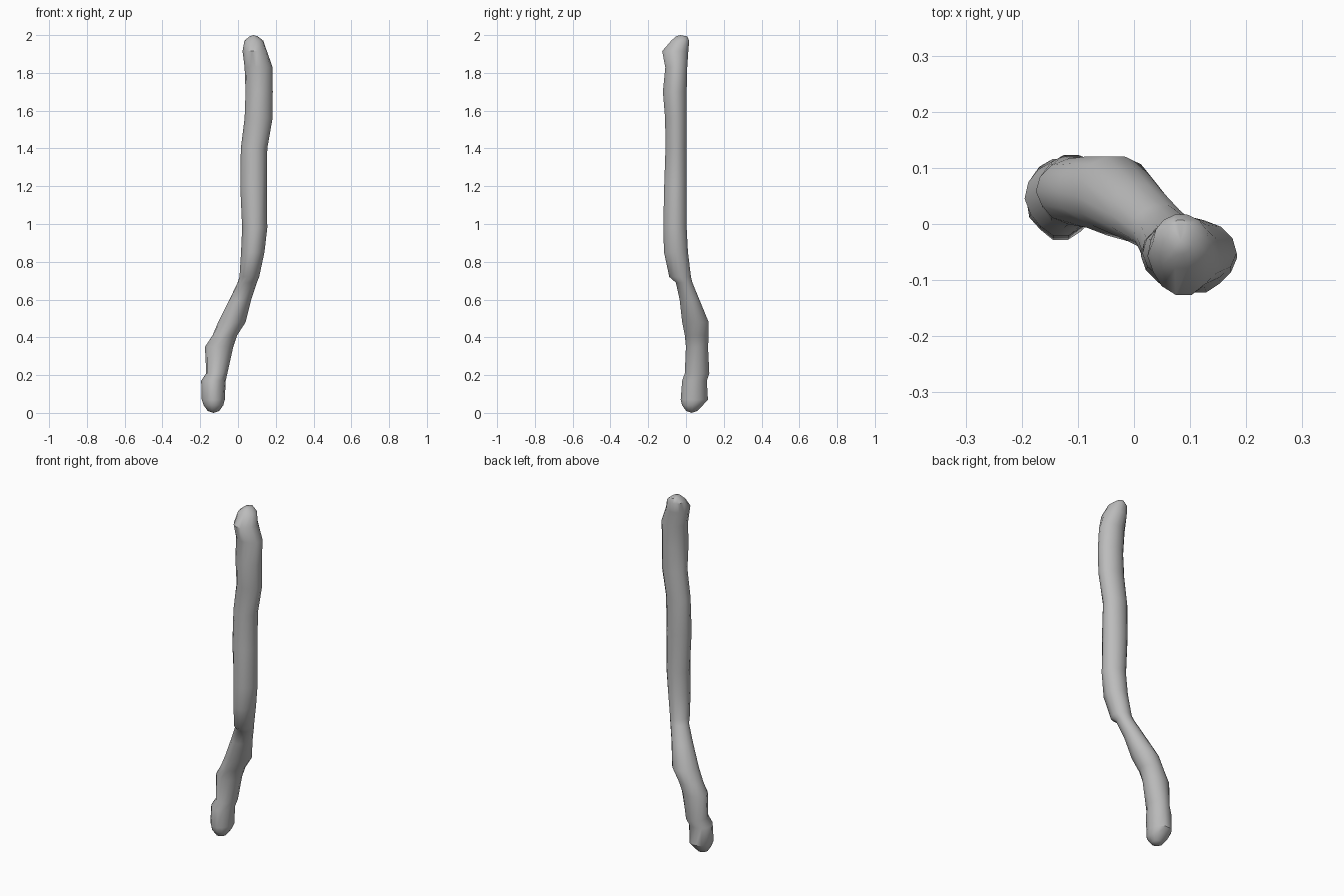
import bpy, bmesh, math, random

cube = bpy.data.objects.get("Cube")
if cube:
    bpy.data.objects.remove(cube, do_unlink=True)
random.seed(4)
SIDES = 14

# Height, then left/right and front/back limits of each cross-section
rings = [
    (0.010, -.160, -.100, .000, .060),
    (0.040, -.182, -.078, -.022, .090),
    (0.070, -.192, -.070, -.030, .118),
    (0.170, -.195, -.065, -.022, .112),
    (0.210, -.168, -.056, -.008, .125),
    (0.350, -.175, -.025, -.002, .118),
    (0.410, -.135, -.005, -.008, .122),
    (0.480, -.105, .040, -.022, .122),
    (0.600, -.045, .070, -.035, .072),
    (0.690, -.002, .100, -.055, .035),
    (0.720, .008, .112, -.090, .028),
    (0.850, .016, .140, -.118, .012),
    (0.980, .022, .155, -.122, .005),
    (1.200, .012, .153, -.117, .005),
    (1.400, .015, .155, -.110, .005),
    (1.560, .035, .183, -.112, .005),
    (1.700, .040, .184, -.124, .005),
    (1.830, .035, .183, -.111, .008),
    (1.915, .024, .153, -.128, .014),
    (1.970, .034, .134, -.080, .018),
    (1.993, .060, .105, -.055, .008),
]

# Knobbly bent stick: smooth along the back, rougher along the front
bm = bmesh.new()
loops = []
for z, x0, x1, y0, y1 in rings:
    loop = []
    for i in range(SIDES):
        a = math.tau * i / SIDES
        c, s = math.cos(a), math.sin(a)
        rough = 1 + (random.uniform(-.09, .04) if s < -.1 and abs(c) > .3 else 0)
        loop.append(bm.verts.new(((x0 + x1) / 2 + c * (x1 - x0) / 2 * rough,
                                  (y0 + y1) / 2 + s * (y1 - y0) / 2 * rough, z)))
    loops.append(loop)
for low, high in zip(loops, loops[1:]):
    for i in range(SIDES):
        j = (i + 1) % SIDES
        bm.faces.new((low[i], low[j], high[j], high[i]))

# Rounded end caps
for loop, tip in ((loops[0], (-.13, .03, 0)), (loops[-1], (.083, -.03, 2))):
    v = bm.verts.new(tip)
    for i in range(SIDES):
        bm.faces.new((loop[i], loop[(i + 1) % SIDES], v))
bmesh.ops.recalc_face_normals(bm, faces=bm.faces)

mesh = bpy.data.meshes.new("stick")
bm.to_mesh(mesh)
bm.free()
stick = bpy.data.objects.new("stick", mesh)
bpy.context.collection.objects.link(stick)

# Plain grey
grey = bpy.data.materials.new("grey")
grey.use_nodes = True
color = (.5, .5, .5, 1)
grey.diffuse_color = color
grey.node_tree.nodes["Principled BSDF"].inputs["Base Color"].default_value = color
mesh.materials.append(grey)

bpy.ops.object.select_all(action="DESELECT")
stick.select_set(True)
bpy.context.view_layer.objects.active = stick
bpy.ops.object.shade_smooth_by_angle(angle=math.radians(40))
